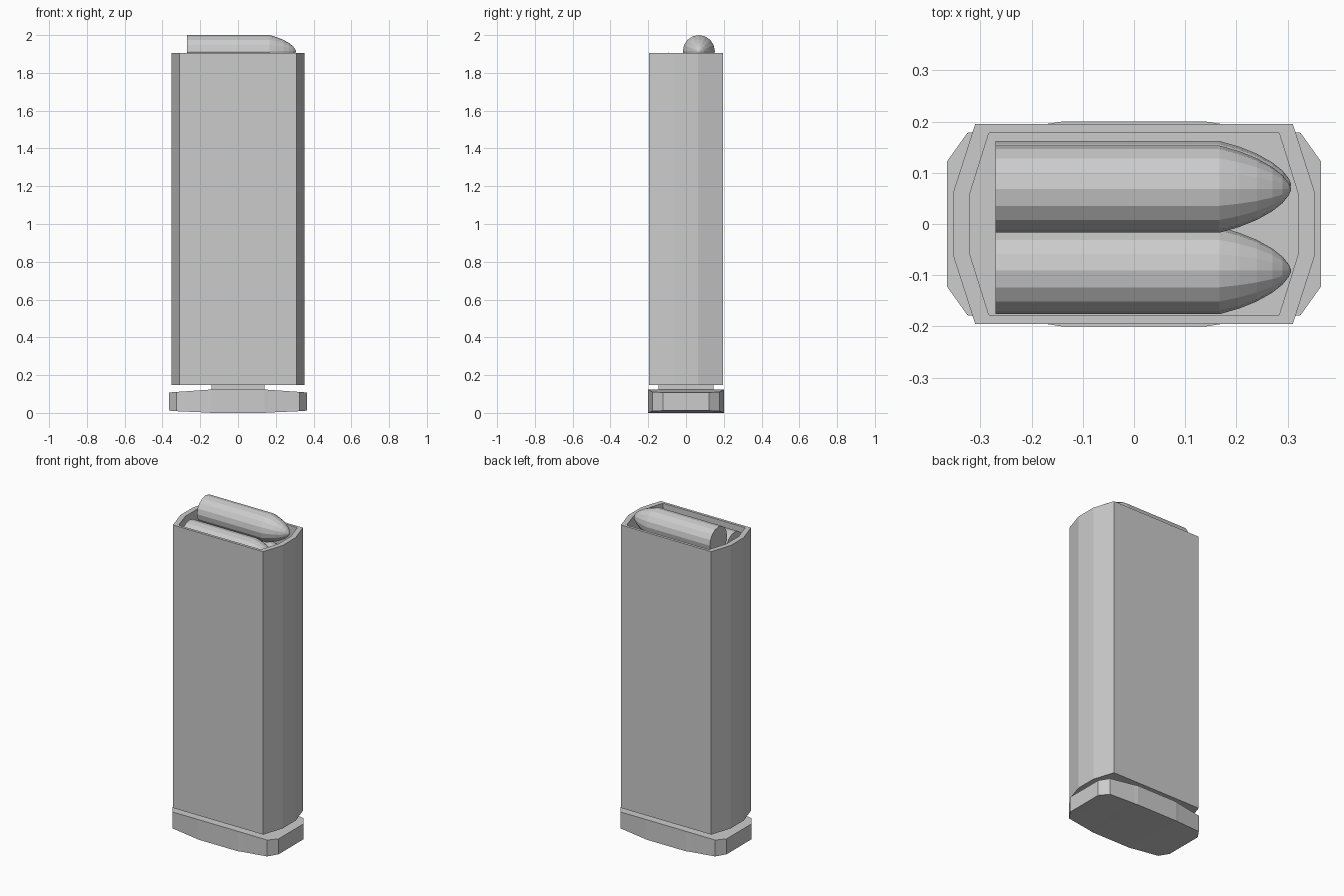
import bpy, bmesh
from math import sin, cos, tau

if "Cube" in bpy.data.objects:
    bpy.data.objects.remove(bpy.data.objects["Cube"])


def make_object(name, rings, cap_start=True, cap_end=True):
    """Loft a list of equal-length vertex rings into a mesh object."""
    bm = bmesh.new()
    loops = [[bm.verts.new(p) for p in ring] for ring in rings]
    for a, b in zip(loops, loops[1:]):
        for i in range(len(a)):
            j = (i + 1) % len(a)
            bm.faces.new((a[i], a[j], b[j], b[i]))
    if cap_start:
        bm.faces.new(loops[0])
    if cap_end:
        bm.faces.new(loops[-1])
    bmesh.ops.recalc_face_normals(bm, faces=bm.faces)
    mesh = bpy.data.meshes.new(name)
    bm.to_mesh(mesh)
    bm.free()
    obj = bpy.data.objects.new(name, mesh)
    bpy.context.collection.objects.link(obj)
    return obj


def outline(x_side, x_end, y_side, y_end, z):
    """Eight-sided plan with pointed-out end walls."""
    half = [(x_side, -y_side), (x_end, -y_end), (x_end, y_end), (x_side, y_side)]
    return [(x, y, z) for x, y in half + [(-x, -y) for x, y in half]]


# Hollow box body: outside wall, rim, inside wall and floor
make_object("magazine_body", [
    outline(0.31, 0.352, 0.195, 0.064, 0.147),
    outline(0.31, 0.352, 0.195, 0.064, 1.905),
    outline(0.283, 0.32, 0.178, 0.06, 1.905),
    outline(0.283, 0.32, 0.178, 0.06, 0.17),
])

# Base plate: cross-sections along x (x, half width, bottom, top)
half = [(0.365, 0.122, 0.012, 0.108), (0.325, 0.178, 0.009, 0.111),
        (0.165, 0.196, 0.002, 0.122), (0.14, 0.2, 0.0, 0.124)]
sections = [(-x, w, b, t) for x, w, b, t in half] + half[::-1]
make_object("base_plate", [
    [(x, -w, b), (x, w, b), (x, w, t), (x, -w, t)] for x, w, b, t in sections])

# Short neck joining the base plate to the body
make_object("base_neck", [
    [(-0.14, -0.145, z), (0.14, -0.145, z), (0.14, 0.145, z), (-0.14, 0.145, z)]
    for z in (0.115, 0.15)])

# Staggered cartridges: straight case with a rounded nose
PROFILE = [(-0.27, 0.085), (0.167, 0.085), (0.205, 0.074), (0.24, 0.06),
           (0.27, 0.043), (0.29, 0.027), (0.302, 0.012), (0.306, 0.003)]
SIDES = 16


def cartridge(name, y, z):
    make_object(name, [
        [(x, y + r * cos(tau * i / SIDES), z + r * sin(tau * i / SIDES))
         for i in range(SIDES)] for x, r in PROFILE])


cartridge("top_cartridge", 0.068, 1.915)
for n in range(4):
    cartridge(f"stacked_cartridge_{n + 1}", -0.091 if n % 2 == 0 else 0.077,
              1.822 - 0.09 * n)
